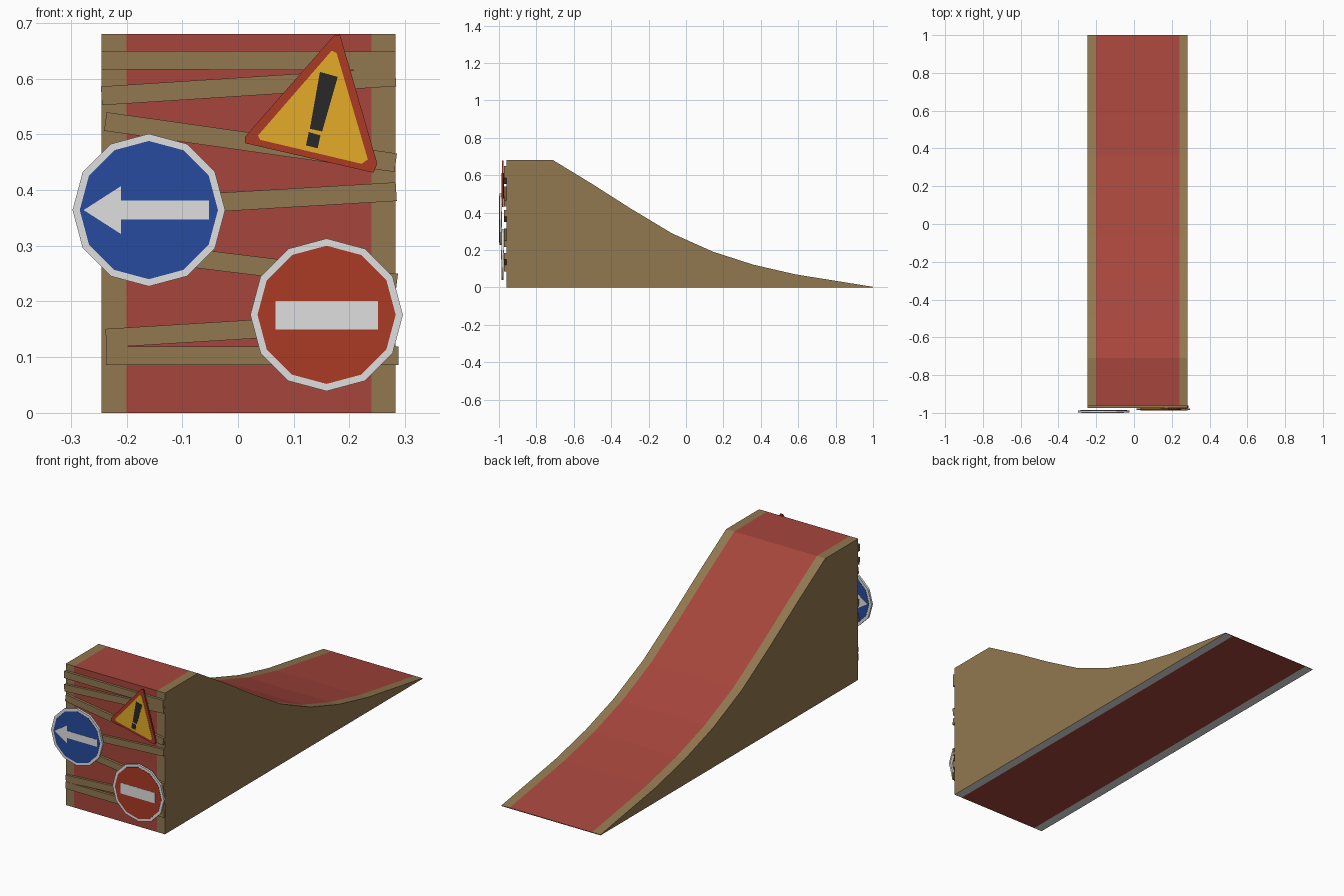
import bpy, bmesh, math

if "Cube" in bpy.data.objects:
    bpy.data.objects.remove(bpy.data.objects["Cube"])


def material(name, rgb):
    m = bpy.data.materials.new(name)
    m.diffuse_color = (*rgb, 1)
    m.use_nodes = True
    m.node_tree.nodes["Principled BSDF"].inputs["Base Color"].default_value = m.diffuse_color
    return m


WOOD = material("wood brown", (0.285, 0.188, 0.08))
DECK = material("deck red", (0.38, 0.061, 0.045))
PALE = material("pale grey", (0.74, 0.74, 0.74))
BLUE = material("sign blue", (0.021, 0.070, 0.35))
RED = material("sign red", (0.41, 0.042, 0.018))
YELLOW = material("sign yellow", (0.77, 0.41, 0.021))
BLACK = material("symbol black", (0.021, 0.021, 0.021))


def finish(name, bm, mats):
    bmesh.ops.recalc_face_normals(bm, faces=bm.faces)
    me = bpy.data.meshes.new(name)
    bm.to_mesh(me)
    bm.free()
    for m in mats:
        me.materials.append(m)
    ob = bpy.data.objects.new(name, me)
    bpy.context.collection.objects.link(ob)
    return ob


def plate(name, pts, y0, y1, mat):
    """Extrude an (x, z) outline from y0 to y1."""
    bm = bmesh.new()
    a = [bm.verts.new((x, y0, z)) for x, z in pts]
    b = [bm.verts.new((x, y1, z)) for x, z in pts]
    bm.faces.new(a)
    bm.faces.new(b[::-1])
    n = len(pts)
    for i in range(n):
        bm.faces.new((a[i], b[i], b[(i + 1) % n], a[(i + 1) % n]))
    return finish(name, bm, [mat])


# Ramp: side profile (y, z) swept across x; red deck strip between wooden edges
profile = [(-0.96, 0), (-0.96, 0.68), (-0.71, 0.68), (-0.50, 0.552),
           (-0.29, 0.418), (-0.075, 0.289), (0.144, 0.191), (0.358, 0.122),
           (0.583, 0.07), (1.0, 0.003), (1.0, 0)]
bm = bmesh.new()
rows = [[bm.verts.new((x, y, z)) for y, z in profile]
        for x in (-0.245, -0.20, 0.24, 0.283)]
n = len(profile)
for r0, r1 in zip(rows, rows[1:]):
    for i in range(n):
        bm.faces.new((r0[i], r0[(i + 1) % n], r1[(i + 1) % n], r1[i]))
bm.faces.new(rows[0])
bm.faces.new(rows[-1])
bmesh.ops.recalc_face_normals(bm, faces=bm.faces)
for f in bm.faces:
    if abs(f.calc_center_median().x - 0.02) < 0.01:
        f.material_index = 1
    elif f.normal.z < -0.9:
        f.material_index = 2
finish("ramp", bm, [WOOD, DECK, PALE])

# Crooked planks on the front: x and centre height at each end
planks = [(-0.245, 0.633, 0.283, 0.632), (-0.245, 0.569, 0.283, 0.603),
          (-0.238, 0.523, 0.283, 0.449), (-0.240, 0.366, 0.284, 0.397),
          (-0.240, 0.297, 0.285, 0.233), (-0.237, 0.134, 0.283, 0.166),
          (-0.237, 0.1025, 0.288, 0.1025)]
for i, (xa, za, xb, zb) in enumerate(planks):
    L = math.hypot(xb - xa, zb - za)
    nx, nz = -(zb - za) / L * 0.0168, (xb - xa) / L * 0.0168
    outline = [(xa - nx, za - nz), (xb - nx, zb - nz),
               (xb + nx, zb + nz), (xa + nx, za + nz)]
    plate(f"plank_{i + 1}", outline, -0.973 + 0.0006 * (i % 2), -0.961, WOOD)


def sign(name, rim, rim_mat, face, face_mat, symbols, symbol_mat, y0, y1):
    """Rim board with painted face and symbols on both sides."""
    plate(name + "_board", rim, y0 + 0.002, y1 - 0.002, rim_mat)
    for side, y, s in (("front", y0 + 0.002, -1), ("back", y1 - 0.002, 1)):
        plate(f"{name}_face_{side}", face, y, y + s * 0.001, face_mat)
        for k, sym in enumerate(symbols):
            plate(f"{name}_symbol_{k}_{side}", sym, y + s * 0.001,
                  y + s * 0.002, symbol_mat)


def disc(cx, cz, r):
    return [(cx + r * math.cos(math.tau * k / 12),
             cz + r * math.sin(math.tau * k / 12)) for k in range(12)]


# Round direction sign with an arrow
c = 0.364
arrow = [(-0.277, c), (-0.21, c - 0.043), (-0.21, c - 0.017),
         (-0.052, c - 0.017), (-0.052, c + 0.017), (-0.21, c + 0.017),
         (-0.21, c + 0.043)]
sign("arrow_sign", disc(-0.16, c, 0.137), PALE, disc(-0.16, c, 0.124), BLUE,
     [arrow], PALE, -1.0, -0.985)

# Round no-entry sign
bar = [(0.067, 0.15), (0.251, 0.15), (0.251, 0.201), (0.067, 0.201)]
sign("no_entry_sign", disc(0.159, 0.176, 0.137), PALE,
     disc(0.159, 0.176, 0.124), RED, [bar], PALE, -0.988, -0.974)

# Tilted triangular warning sign with blunt corners
rim = [(0.172, 0.677), (0.183, 0.679), (0.250, 0.447), (0.243, 0.431),
       (0.013, 0.484), (0.013, 0.496)]
face = [(0.168, 0.650), (0.177, 0.646), (0.233, 0.455), (0.222, 0.447),
        (0.040, 0.490), (0.036, 0.498)]
stroke = [(0.147, 0.612), (0.179, 0.603), (0.150, 0.502), (0.129, 0.507)]
dot = [(0.127, 0.504), (0.148, 0.498), (0.143, 0.475), (0.122, 0.480)]
stroke[2:] = [(0.151, 0.505), (0.129, 0.510)]
sign("warning_sign", rim, RED, face, YELLOW, [stroke, dot], BLACK,
     -0.986, -0.974)
